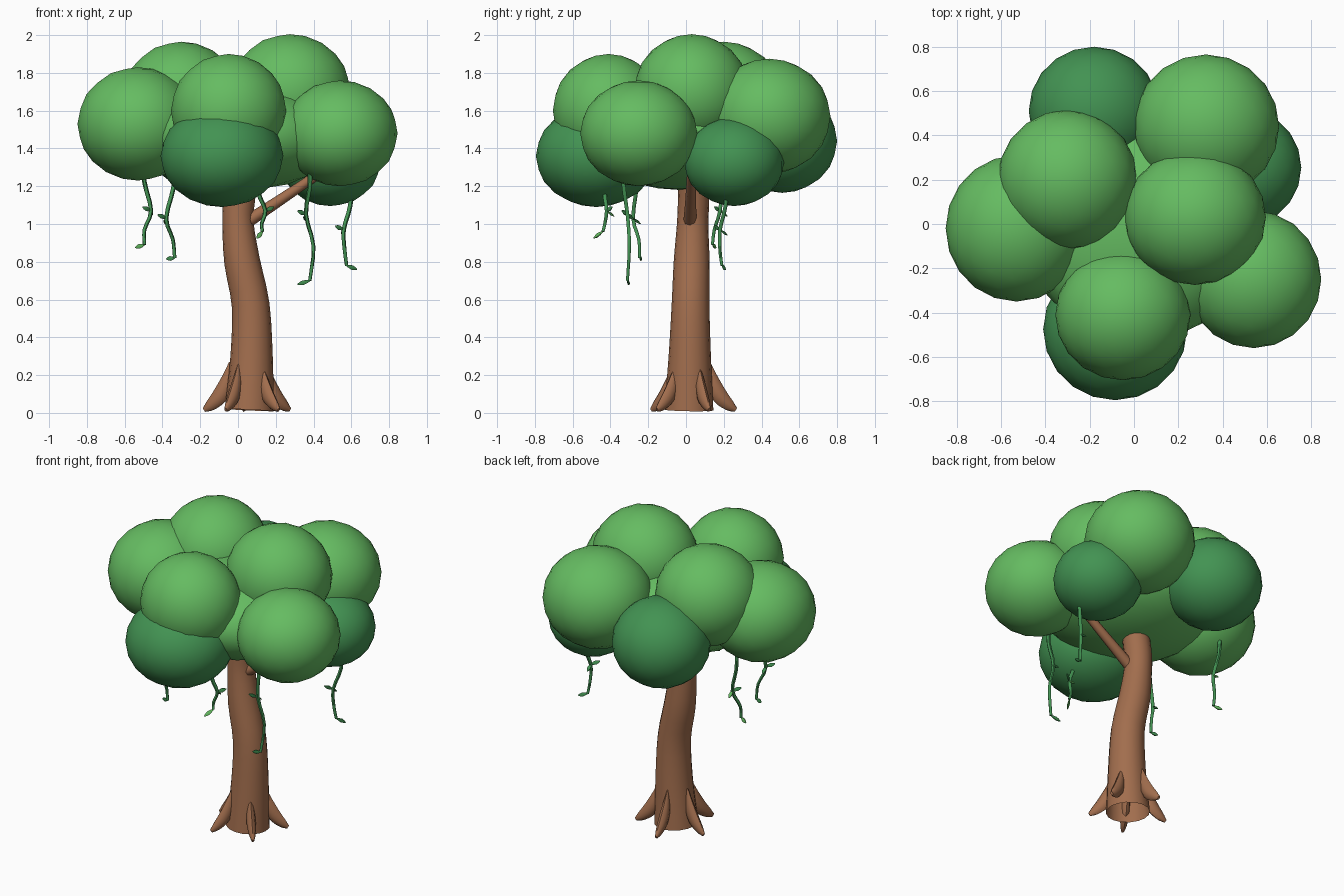
import bpy, bmesh, math
from mathutils import Vector

if "Cube" in bpy.data.objects:
    bpy.data.objects.remove(bpy.data.objects["Cube"])


def material(name, rgb):
    m = bpy.data.materials.new(name)
    m.diffuse_color = (*rgb, 1)
    m.use_nodes = True
    m.node_tree.nodes["Principled BSDF"].inputs["Base Color"].default_value = m.diffuse_color
    return m


LIGHT = material("light green", (0.13, 0.50, 0.12))
DARK = material("dark green", (0.055, 0.29, 0.085))
BROWN = material("brown bark", (0.36, 0.155, 0.075))


def finish(name, bm, mat, angle=60):
    bmesh.ops.recalc_face_normals(bm, faces=bm.faces[:])
    me = bpy.data.meshes.new(name)
    bm.to_mesh(me)
    bm.free()
    me.materials.append(mat)
    ob = bpy.data.objects.new(name, me)
    bpy.context.collection.objects.link(ob)
    bpy.ops.object.select_all(action='DESELECT')
    ob.select_set(True)
    bpy.context.view_layer.objects.active = ob
    bpy.ops.object.shade_smooth_by_angle(angle=math.radians(angle))
    return ob


def spline(pts, steps):
    """Catmull-Rom samples through points of (x, y, z, radius)."""
    p = [Vector(q) for q in pts]
    p = [2 * p[0] - p[1]] + p + [2 * p[-1] - p[-2]]
    out = []
    for a, b, c, d in zip(p, p[1:], p[2:], p[3:]):
        for i in range(steps):
            t = i / steps
            out.append(0.5 * (2 * b + (c - a) * t + (2 * a - 5 * b + 4 * c - d) * t * t
                              + (3 * b - a - 3 * c + d) * t ** 3))
    return out + [p[-2]]


def tube(name, pts, mat, sides=8, steps=4, caps=True, side_dir=(1, 0, 0), flat=1.0):
    """Tapered tube along a smooth path; flat squeezes it along side_dir."""
    samples = spline(pts, steps)
    bm = bmesh.new()
    rings = []
    for i, s in enumerate(samples):
        tan = (samples[min(i + 1, len(samples) - 1)] - samples[max(i - 1, 0)]).to_3d().normalized()
        v = tan.cross(Vector(side_dir)).normalized()
        u = v.cross(tan)
        r = max(s[3], 0.003)
        rings.append([bm.verts.new(s.to_3d() + r * (u * flat * math.cos(a) + v * math.sin(a)))
                      for a in (2 * math.pi * k / sides for k in range(sides))])
    for a, b in zip(rings, rings[1:]):
        for k in range(sides):
            j = (k + 1) % sides
            bm.faces.new((a[k], a[j], b[j], b[k]))
    if caps:
        bm.faces.new(rings[0])
        bm.faces.new(rings[-1])
    return finish(name, bm, mat)


def blob(name, centre, size, mat):
    bm = bmesh.new()
    bmesh.ops.create_icosphere(bm, subdivisions=3, radius=1)
    for v in bm.verts:
        v.co = Vector(c + s * q for c, s, q in zip(centre, size, v.co))
    finish(name, bm, mat)


def leaf(name, base, tip, mat):
    base, tip = Vector(base), Vector(tip)
    mid = base.lerp(tip, 0.55)
    tube(name, [(*base, 0.004), (*mid, 0.014), (*tip, 0.003)], mat, 6, 2,
         side_dir=(0, 1, 0.1), flat=0.5)


# Foliage
blob("foliage_core", (0.03, -0.03, 1.46), (0.52, 0.50, 0.28), LIGHT)
light_blobs = [
    ((-0.53, -0.02, 1.53), (0.32, 0.33, 0.30)),
    ((-0.30, 0.20, 1.66), (0.315, 0.315, 0.305)),
    ((0.325, 0.44, 1.57), (0.33, 0.325, 0.305)),
    ((0.275, 0.03, 1.70), (0.32, 0.305, 0.305)),
    ((0.54, -0.25, 1.48), (0.305, 0.31, 0.28)),
    ((-0.05, -0.41, 1.60), (0.305, 0.295, 0.30)),
]
dark_blobs = [
    ((-0.085, -0.475, 1.36), (0.325, 0.32, 0.27)),
    ((-0.18, 0.51, 1.44), (0.295, 0.29, 0.275)),
    ((0.49, 0.255, 1.33), (0.265, 0.265, 0.235)),
]
for i, (c, s) in enumerate(light_blobs):
    blob(f"foliage_light_{i + 1}", c, s, LIGHT)
for i, (c, s) in enumerate(dark_blobs):
    blob(f"foliage_dark_{i + 1}", c, s, DARK)

# Trunk, open at the bottom, and side branch
tube("trunk", [(0.06, 0.015, 0.015, 0.13), (0.072, 0.02, 0.3, 0.112), (0.067, 0.024, 0.57, 0.1),
               (0.022, 0.03, 0.8, 0.095), (0.0, 0.035, 1.0, 0.083), (0.006, 0.04, 1.12, 0.083),
               (0.03, 0.04, 1.27, 0.08)], BROWN, sides=16, steps=3, caps=False)
tube("branch", [(0.03, 0.02, 1.0, 0.035), (0.22, 0.025, 1.125, 0.029), (0.45, 0.03, 1.28, 0.024)],
     BROWN, side_dir=(0, 1, 0))

# Flared roots around the base
for i in range(5):
    a = math.radians(312 + 72 * i)
    path = [(0.10, 0.27, 0.004), (0.118, 0.17, 0.034), (0.155, 0.09, 0.042),
            (0.205, 0.04, 0.03), (0.24, 0.016, 0.012)]
    tube(f"root_{i + 1}", [(0.055 + r * math.cos(a), 0.025 + r * math.sin(a), z, w)
                           for r, z, w in path], BROWN, steps=3,
         side_dir=(-math.sin(a), math.cos(a), 0), flat=0.65)

# Hanging vines: path, side leaf, tip leaf offset, tip colour
vines = [
    ([(-0.50, 0.19, 1.34), (-0.495, 0.19, 1.22), (-0.46, 0.18, 1.07), (-0.495, 0.15, 0.97),
      (-0.495, 0.14, 0.89)], (-0.05, 0.02, -0.015), LIGHT),
    ([(-0.34, -0.25, 1.33), (-0.34, -0.26, 1.2), (-0.38, -0.28, 1.03), (-0.345, -0.25, 0.92),
      (-0.335, -0.245, 0.82)], (-0.045, 0.01, -0.005), DARK),
    ([(0.10, -0.42, 1.27), (0.11, -0.43, 1.16), (0.145, -0.42, 1.07), (0.125, -0.43, 1.0),
      (0.13, -0.44, 0.96)], (-0.03, -0.05, -0.035), LIGHT),
    ([(0.38, -0.33, 1.33), (0.38, -0.33, 1.2), (0.36, -0.31, 1.05), (0.40, -0.30, 0.88),
      (0.38, -0.31, 0.70)], (-0.065, 0.01, -0.02), DARK),
    ([(0.60, 0.21, 1.25), (0.595, 0.21, 1.1), (0.56, 0.18, 0.97), (0.565, 0.18, 0.86),
      (0.575, 0.19, 0.78)], (0.055, 0.02, -0.02), DARK),
]
for i, (path, off, mat) in enumerate(vines):
    tube(f"vine_{i + 1}", [(*p, 0.013 - 0.001 * k) for k, p in enumerate(path)], DARK, 6, 3)
    tip = Vector(path[-1])
    leaf(f"vine_{i + 1}_tip_leaf", tip, tip + Vector(off), mat)
    node = Vector(path[2])
    s = 1 if i == 2 else -1
    leaf(f"vine_{i + 1}_side_leaf", node, node + Vector((0.045 * s, 0.03 * s, 0.02)), DARK)
    leaf(f"vine_{i + 1}_back_leaf", node, node + Vector((-0.005, 0.04, -0.03)), mat)
